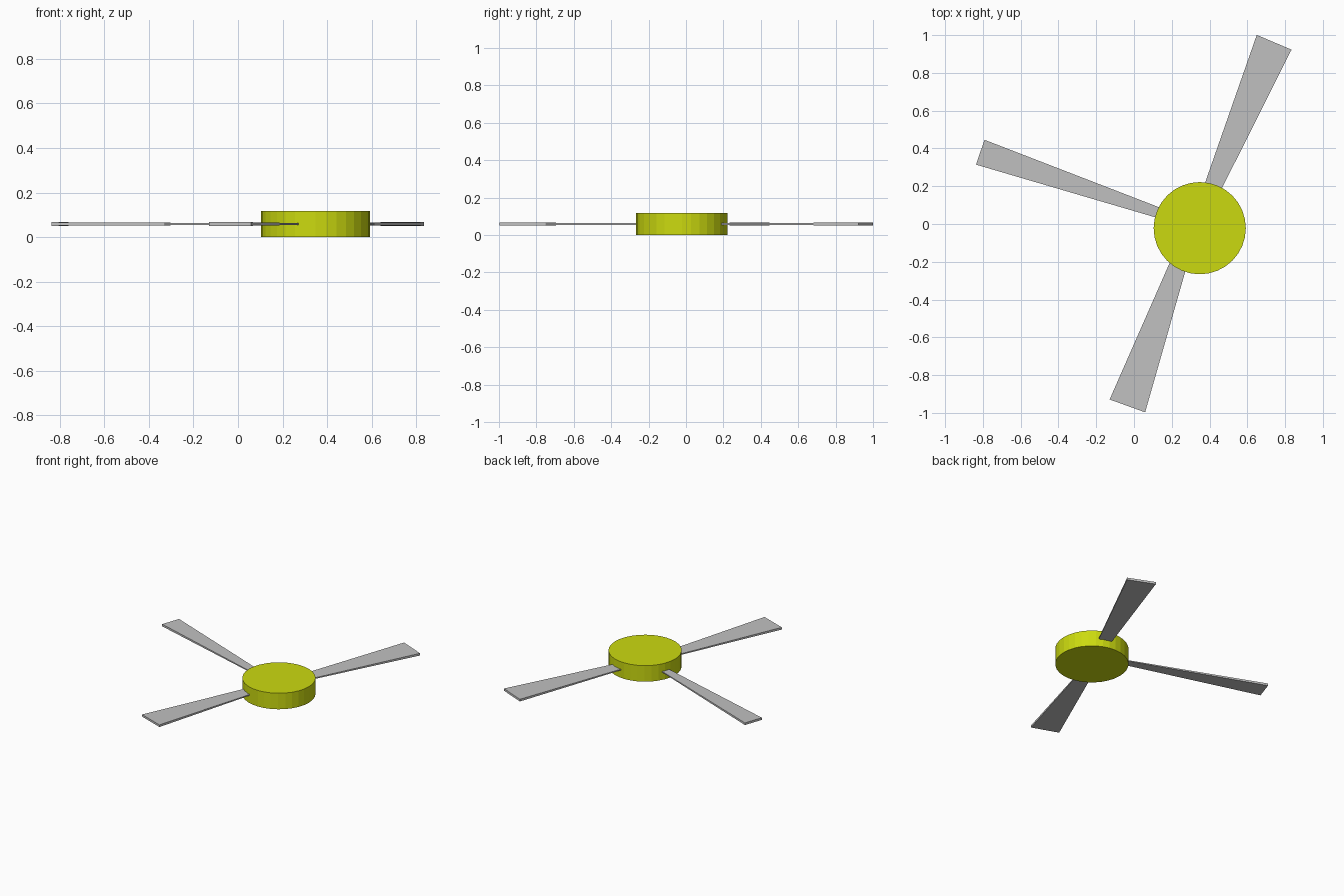
import bpy, bmesh
from mathutils import Vector

cube = bpy.data.objects.get("Cube")
if cube:
    bpy.data.objects.remove(cube)


def material(name, color):
    mat = bpy.data.materials.new(name)
    mat.use_nodes = True
    mat.diffuse_color = color
    mat.node_tree.nodes["Principled BSDF"].inputs["Base Color"].default_value = color
    return mat


yellow = material("lime yellow", (0.6, 0.7, 0.005, 1))
grey = material("light grey", (0.53, 0.53, 0.53, 1))

HUB_HEIGHT = 0.118
MID = HUB_HEIGHT / 2

# Hub: a short flat-shaded cylinder
bpy.ops.mesh.primitive_cylinder_add(vertices=32, radius=0.244, depth=HUB_HEIGHT,
                                    location=(0.348, -0.022, MID))
hub = bpy.context.object
hub.name = "hub"
hub.data.materials.append(yellow)


def blade(name, root, tip, root_width, tip_width, root_thick, tip_thick):
    """Bar that widens and thickens from root to tip, sunk a little into the hub."""
    root, tip = Vector(root), Vector(tip)
    along = (tip - root).normalized()
    side = Vector((-along.y, along.x))
    # Carry the taper on into the hub
    sink = 0.1
    k = sink / (tip - root).length
    root = root - along * sink
    root_width -= k * (tip_width - root_width)
    root_thick -= k * (tip_thick - root_thick)

    bm = bmesh.new()
    bmesh.ops.create_cube(bm, size=1)
    for v in bm.verts:
        end, width, thick = ((tip, tip_width, tip_thick) if v.co.x > 0
                             else (root, root_width, root_thick))
        p = end + side * v.co.y * width
        v.co = (p.x, p.y, MID + v.co.z * thick)
    mesh = bpy.data.meshes.new(name)
    bm.to_mesh(mesh)
    bm.free()
    mesh.materials.append(grey)
    obj = bpy.data.objects.new(name, mesh)
    bpy.context.collection.objects.link(obj)


# Three blades around the hub
blade("back_blade", (0.422, 0.207), (0.742, 0.962), 0.094, 0.2, 0.008, 0.016)
blade("front_blade", (0.228, -0.233), (-0.035, -0.963), 0.094, 0.2, 0.008, 0.016)
blade("side_blade", (0.12, 0.063), (-0.814, 0.38), 0.057, 0.139, 0.007, 0.016)
